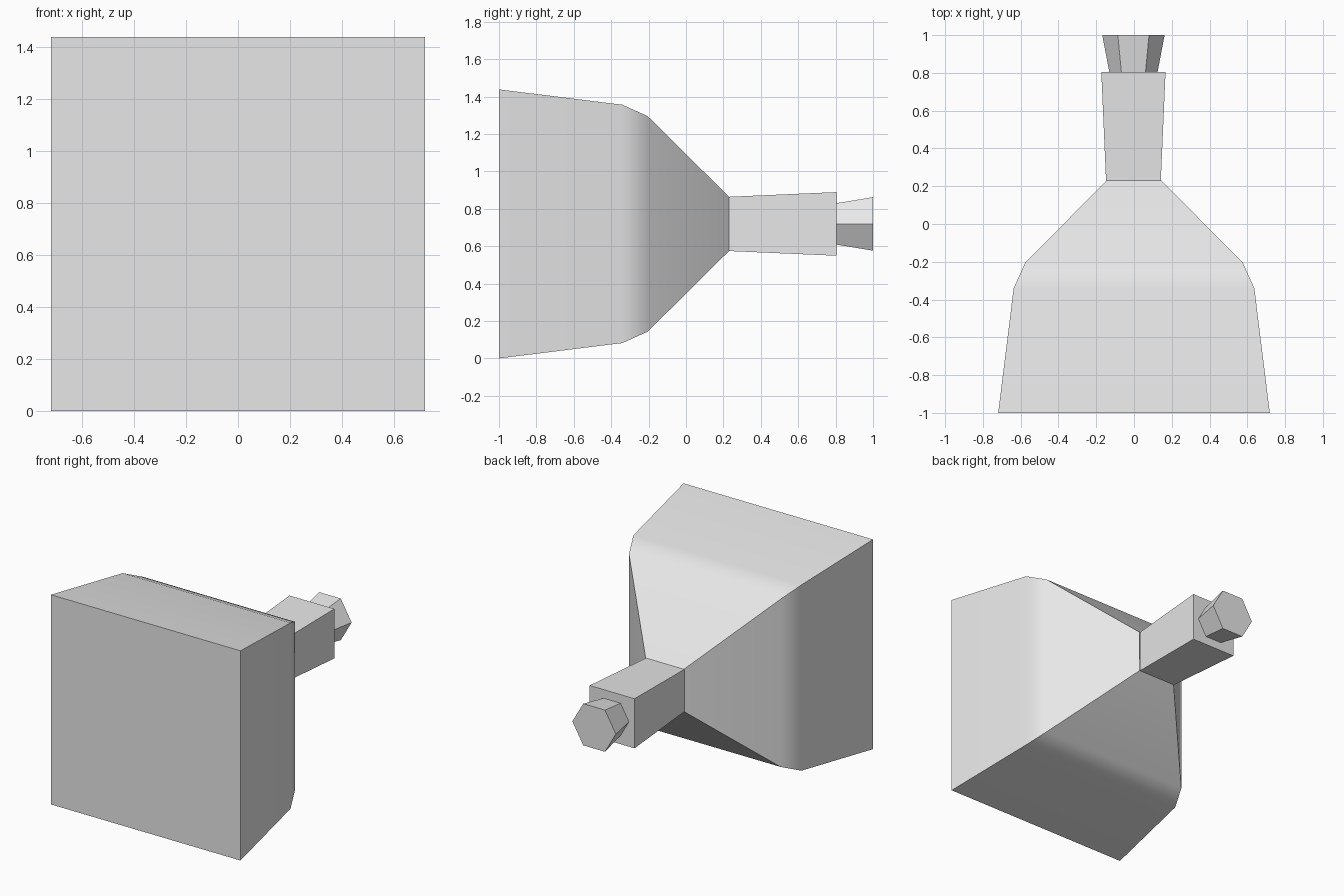
import bpy, bmesh
from math import cos, sin, radians, sqrt, tau

cube = bpy.data.objects.get("Cube")
if cube:
    bpy.data.objects.remove(cube, do_unlink=True)

AXIS_Z = 0.719

grey = bpy.data.materials.new("light_grey")
grey.use_nodes = True
grey.diffuse_color = (0.8, 0.8, 0.8, 1)
grey.node_tree.nodes["Principled BSDF"].inputs["Base Color"].default_value = (0.8, 0.8, 0.8, 1)


def loft(name, sides, turn, sections, centre_x=0.0, cap_front=False, cap_back=False):
    """Skin regular polygons of (y, radius) along the y axis."""
    bm = bmesh.new()
    rings = []
    for y, radius in sections:
        angles = [radians(turn) + tau * i / sides for i in range(sides)]
        rings.append([bm.verts.new((radius * cos(a), y, radius * sin(a))) for a in angles])
    for front, back in zip(rings, rings[1:]):
        for i in range(sides):
            j = (i + 1) % sides
            bm.faces.new((front[i], back[i], back[j], front[j]))
    if cap_front:
        bm.faces.new(rings[0])
    if cap_back:
        bm.faces.new(rings[-1][::-1])
    mesh = bpy.data.meshes.new(name)
    bm.to_mesh(mesh)
    bm.free()
    mesh.materials.append(grey)
    obj = bpy.data.objects.new(name, mesh)
    obj.location = (centre_x, 0, AXIS_Z)
    bpy.context.collection.objects.link(obj)
    return obj


def square(sections):
    """Turn half widths into corner radii."""
    return [(y, half * sqrt(2)) for y, half in sections]


# Square bulb with a flat face, narrowing to the neck
bulb = loft("bulb", 4, 45,
            square([(-1, 0.719), (-0.34, 0.637), (-0.205, 0.576), (0.23, 0.145)]),
            cap_front=True)
bpy.ops.object.select_all(action="DESELECT")
bulb.select_set(True)
bpy.context.view_layer.objects.active = bulb
bpy.ops.object.shade_smooth_by_angle(angle=radians(30))
weighted = bulb.modifiers.new("even_shading", "WEIGHTED_NORMAL")
weighted.keep_sharp = True

# Square neck, slightly flared
loft("neck", 4, 45, square([(0.23, 0.145), (0.805, 0.17)]), -0.003, cap_back=True)

# Hexagonal plug at the back
loft("plug", 6, 0, [(0.8, 0.127), (1, 0.165)], -0.003, cap_front=True, cap_back=True)
